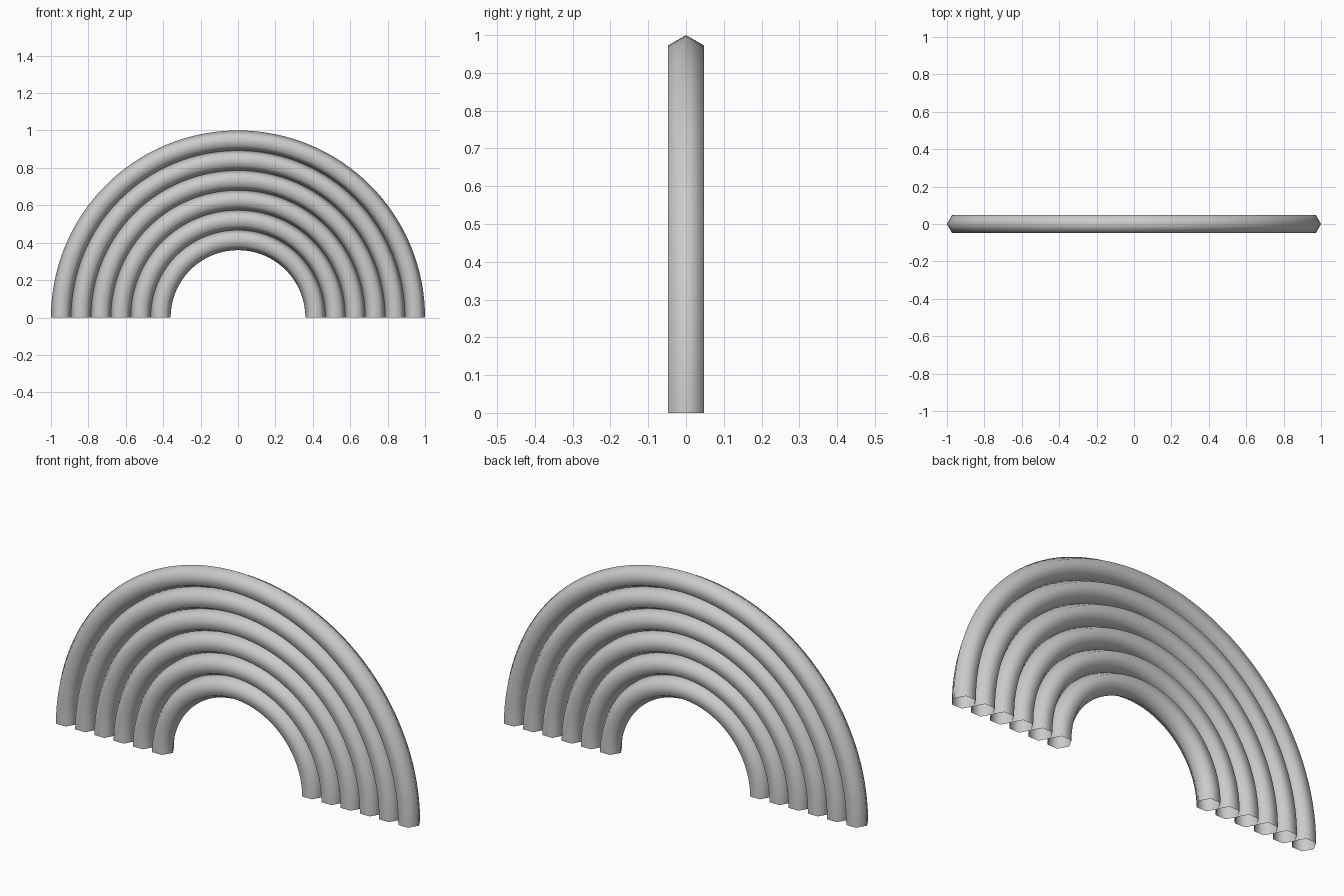
import bpy, bmesh
from math import pi, cos, sin

if "Cube" in bpy.data.objects:
    bpy.data.objects.remove(bpy.data.objects["Cube"])

TUBES = 6
TUBE_R = 0.0543          # radius of the hexagonal cross-section
OUTER, INNER = 1.0, 0.36
STEPS = 64


def arch(name, radius):
    """Open-ended hexagonal tube swept through a half circle."""
    bm = bmesh.new()
    ring = [bm.verts.new((radius + TUBE_R * cos(i * pi / 3), TUBE_R * sin(i * pi / 3), 0))
            for i in range(6)]
    edges = [bm.edges.new((ring[i], ring[(i + 1) % 6])) for i in range(6)]
    bmesh.ops.spin(bm, geom=ring + edges, cent=(0, 0, 0), axis=(0, -1, 0),
                   angle=pi, steps=STEPS)
    bmesh.ops.recalc_face_normals(bm, faces=bm.faces)
    # outward normals: the face furthest from the centre must point away from it
    far = max(bm.faces, key=lambda f: f.calc_center_median().length)
    if far.normal.dot(far.calc_center_median()) < 0:
        bmesh.ops.reverse_faces(bm, faces=bm.faces)
    for f in bm.faces:
        f.smooth = True
    mesh = bpy.data.meshes.new(name)
    bm.to_mesh(mesh)
    bm.free()
    obj = bpy.data.objects.new(name, mesh)
    bpy.context.collection.objects.link(obj)
    return obj


# Concentric rainbow bands, outermost first
first, last = OUTER - TUBE_R, INNER + TUBE_R
for k in range(TUBES):
    arch(f"rainbow_band_{k + 1}", first + (last - first) * k / (TUBES - 1))
